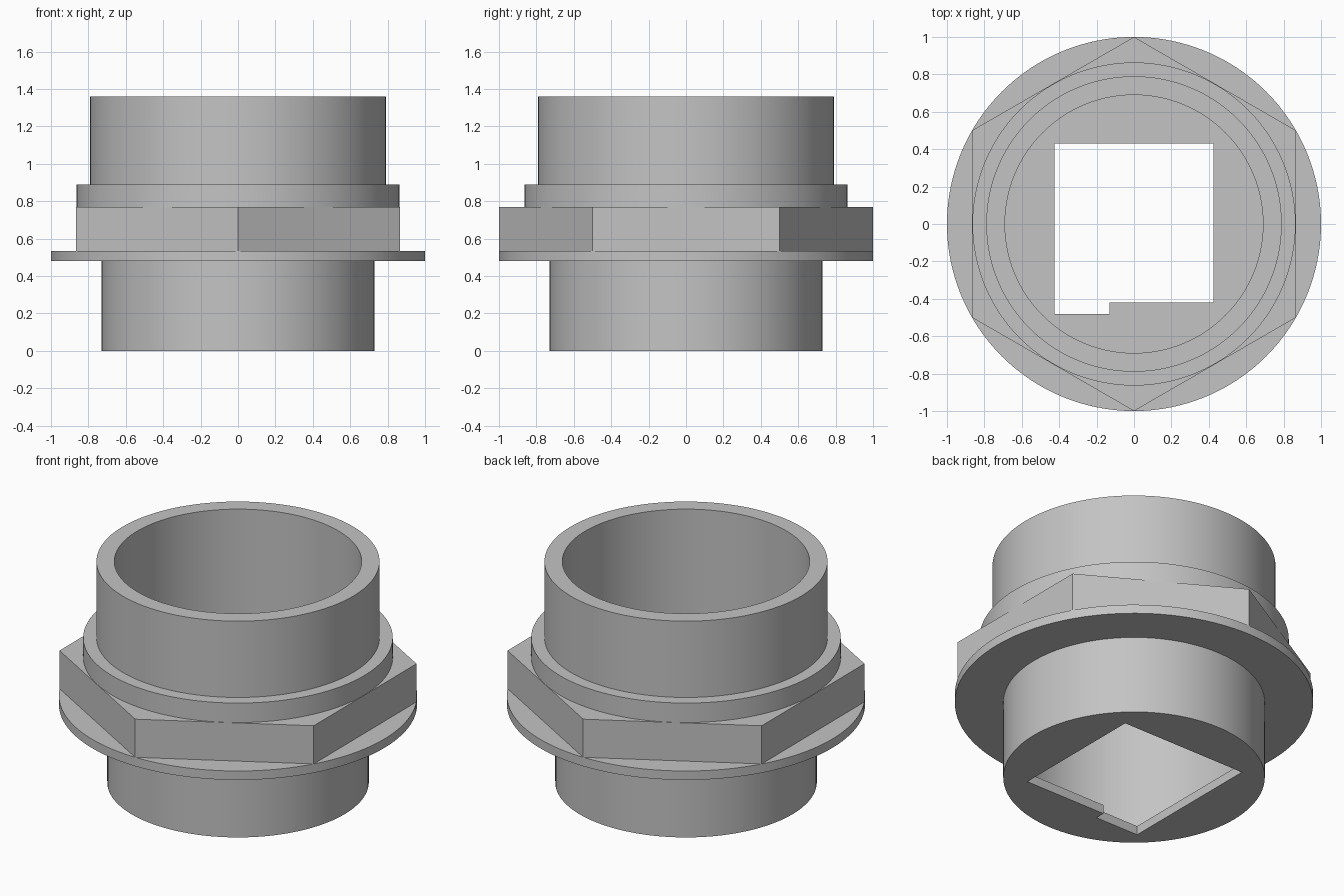
import bpy
import bmesh
import math

default = bpy.data.objects.get("Cube")
if default:
    bpy.data.objects.remove(default, do_unlink=True)

grey = bpy.data.materials.new("plain grey")
grey.use_nodes = True
COLOUR = (0.55, 0.55, 0.55, 1)
grey.diffuse_color = COLOUR
grey.node_tree.nodes["Principled BSDF"].inputs["Base Color"].default_value = COLOUR


def make_object(name, bm):
    bmesh.ops.recalc_face_normals(bm, faces=bm.faces)
    mesh = bpy.data.meshes.new(name)
    bm.to_mesh(mesh)
    bm.free()
    mesh.materials.append(grey)
    obj = bpy.data.objects.new(name, mesh)
    bpy.context.collection.objects.link(obj)
    return obj


def lathe(name, profile, segments, closed=False):
    """Turn an (r, z) profile about z; open profiles are capped at both ends."""
    bm = bmesh.new()
    rings = []
    for r, z in profile:
        ring = []
        for i in range(segments):
            a = math.pi / 2 + math.tau * i / segments
            ring.append(bm.verts.new((r * math.cos(a), r * math.sin(a), z)))
        rings.append(ring)
    pairs = list(zip(rings, rings[1:]))
    if closed:
        pairs.append((rings[-1], rings[0]))
    else:
        bm.faces.new(rings[0])
        bm.faces.new(rings[-1])
    for lower, upper in pairs:
        for i in range(segments):
            j = (i + 1) % segments
            bm.faces.new((lower[i], lower[j], upper[j], upper[i]))
    return make_object(name, bm)


def prism(name, outline, z0, z1):
    bm = bmesh.new()
    face = bm.faces.new([bm.verts.new((x, y, z0)) for x, y in outline])
    extruded = bmesh.ops.extrude_face_region(bm, geom=[face])["geom"]
    top = [v for v in extruded if isinstance(v, bmesh.types.BMVert)]
    bmesh.ops.translate(bm, verts=top, vec=(0, 0, z1 - z0))
    return make_object(name, bm)


# Hollow fitting body: bore, rim, collar, flange, lower spigot and floor
FLOOR = 0.055
body = lathe("fitting_body", [
    (0.69, FLOOR), (0.69, 1.36), (0.79, 1.36), (0.79, 0.89),
    (0.864, 0.89), (0.864, 0.535), (1.0, 0.535), (1.0, 0.48),
    (0.73, 0.48), (0.73, 0)], 128)

# Square opening with a keyed notch in the floor
opening = prism("opening_cutter", [
    (-0.425, -0.48), (-0.13, -0.48), (-0.13, -0.42),
    (0.425, -0.42), (0.425, 0.43), (-0.425, 0.43)], -0.1, 0.2)
opening.hide_render = True
cut = body.modifiers.new("floor_opening", "BOOLEAN")
cut.operation = "DIFFERENCE"
cut.solver = "EXACT"
cut.object = opening
bpy.context.view_layer.objects.active = body
body.select_set(True)
bpy.ops.object.modifier_apply(modifier=cut.name)
bpy.data.objects.remove(opening, do_unlink=True)
bpy.ops.object.shade_smooth_by_angle(angle=math.radians(30))

# Hexagonal nut, points to front and back
lathe("hex_nut", [(0.85, 0.535), (1.0, 0.535), (1.0, 0.77), (0.85, 0.77)],
      6, closed=True)
